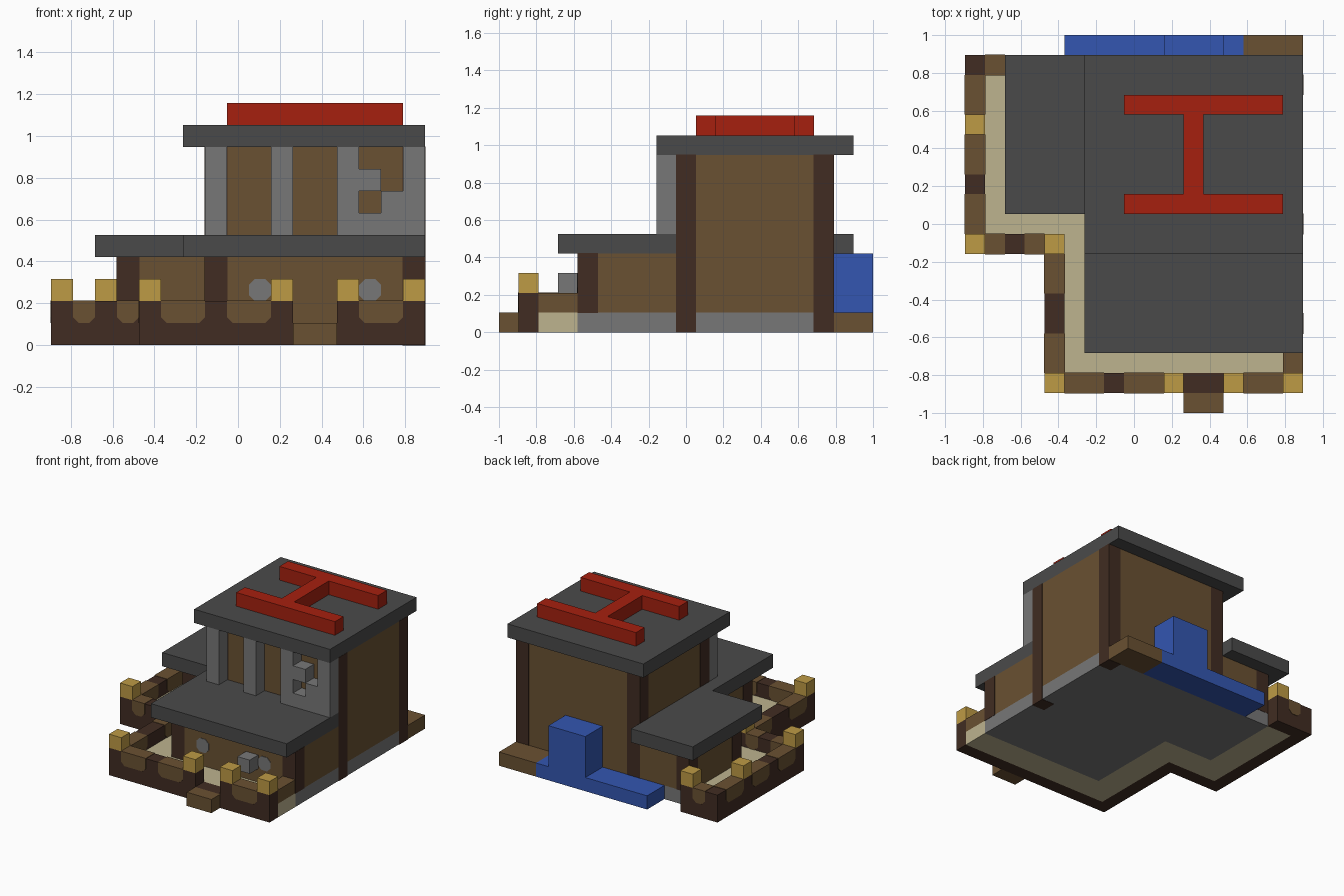
import bpy, bmesh
from mathutils import Vector

if "Cube" in bpy.data.objects:
    bpy.data.objects.remove(bpy.data.objects["Cube"], do_unlink=True)

U = 2 / 19                      # side of one building block
ORIGIN = Vector((8.5, 9.5, 0))  # centre of the plan, in blocks


def material(name, code):
    srgb = [int(code[k:k + 2], 16) / 255 for k in (0, 2, 4)]
    colour = [((c + 0.055) / 1.055) ** 2.4 for c in srgb] + [1]
    m = bpy.data.materials.new(name)
    m.use_nodes = True
    m.diffuse_color = colour
    m.node_tree.nodes["Principled BSDF"].inputs["Base Color"].default_value = colour
    return m


slate = material("slate grey", "4a4a4a")
stone = material("stone grey", "777777")
wood = material("wood brown", "6a5132")
timber = material("dark timber", "412c22")
sand = material("sand beige", "bdb38f")
gold = material("gold", "be9b45")
red = material("red", "a6200f")
blue = material("blue", "3356b1")


def add_box(bm, lo, hi, pad=0.0):
    lo, hi = Vector(lo) - Vector([pad] * 3), Vector(hi) + Vector([pad] * 3)
    verts = bmesh.ops.create_cube(bm, size=1)["verts"]
    for v in verts:
        v.co = Vector([(lo[k] if v.co[k] < 0 else hi[k]) for k in range(3)])


def finish(name, bm, mat):
    for v in bm.verts:
        v.co = (v.co - ORIGIN) * U
    bmesh.ops.recalc_face_normals(bm, faces=bm.faces)
    mesh = bpy.data.meshes.new(name)
    bm.to_mesh(mesh)
    bm.free()
    mesh.materials.append(mat)
    bpy.context.collection.objects.link(bpy.data.objects.new(name, mesh))


def boxes(name, mat, *spans, pad=0.0):
    """Each span is (x0, x1, y0, y1, z0, z1) in blocks."""
    bm = bmesh.new()
    for x0, x1, y0, y1, z0, z1 in spans:
        add_box(bm, (x0, y0, z0), (x1, y1, z1), pad)
    finish(name, bm, mat)


def columns(name, mat, cells, z0, z1, pad=0.0):
    boxes(name, mat, *[(x, x + 1, y, y + 1, z0, z1) for x, y in cells], pad=pad)


def panels(name, mat, items, z0, z1, top_cut, reach):
    """Panels with clipped corners: (start, end, near, far, axis)."""
    bm = bmesh.new()
    c = 0.27
    for a, b, near, far, axis in items:
        t = c if top_cut else 0
        outline = [(a + c, z0), (b - c, z0), (b, z0 + c), (b, z1 - t)]
        if top_cut:
            outline += [(b - c, z1), (a + c, z1)]
        outline += [(a, z1 - t), (a, z0 + c)]
        rings = []
        for d in (near - reach, far + reach):
            rings.append([bm.verts.new((s, d, z) if axis == "x" else (d, s, z))
                          for s, z in outline])
        bm.faces.new(rings[0])
        bm.faces.new(rings[1])
        n = len(outline)
        for k in range(n):
            q = (k + 1) % n
            bm.faces.new((rings[0][k], rings[0][q], rings[1][q], rings[1][k]))
    finish(name, bm, mat)


# Ground: yard, house foundation, steps
boxes("yard", sand, (5, 17, 2, 4, 0, 1), (5, 7, 4, 11, 0, 1),
      (1, 5, 9, 11, 0, 1), (1, 3, 11, 17, 0, 1))
boxes("foundation", stone, (7, 17, 4, 17, 0, 1), (3, 7, 11, 17, 0, 1))
boxes("front_step", wood, (11, 13, 0, 1, 0, 1))
boxes("back_step", wood, (14, 17, 17, 19, 0, 1))
boxes("back_bench", blue, (5, 14, 17, 19, 0, 1), (10, 13, 17, 19, 1, 4))

# Walls
boxes("lower_walls", wood, (7, 17, 4, 9, 1, 4), (3, 7, 11, 17, 1, 4))
boxes("tower_walls", wood, (7, 17, 9, 17, 1, 9))
columns("lower_posts", timber, [(7, 4), (16, 4), (3, 11), (3, 16)], 1, 4, pad=0.02)
columns("tower_left_posts", timber, [(7, 9), (7, 16)], 1, 9, pad=0.02)
columns("tower_right_posts", timber, [(16, 9), (16, 16)], 0, 9, pad=0.02)

# Front windows and lamp
panels("windows", stone, [(x, x + 1, 4, 4, "x") for x in (9, 14)], 2, 3, True, 0.04)
boxes("lamp", stone, (13, 14, 3, 4, 2, 3))

# Stone screen in front of the tower
columns("screen_columns", stone, [(x, 8) for x in (7, 10, 13, 16)], 5, 9)
boxes("screen_blocks", stone, (14, 16, 8, 9, 5, 6), (14, 15, 8, 9, 7, 8),
      (15, 16, 8, 9, 6, 7))

# Roofs and roof beams
boxes("lower_roof", slate, (6, 17, 3, 9, 4, 5), (6, 7, 9, 10, 4, 5),
      (2, 7, 10, 18, 4, 5))
boxes("upper_roof", slate, (6, 17, 8, 18, 9, 10))
boxes("roof_beams", red, (8, 16, 10, 11, 10, 11), (8, 16, 15, 16, 10, 11),
      (11, 12, 11, 15, 10, 11))

# Fence with a front gate gap
boxes("fence", timber, (4, 11, 1, 2, 0, 2), (11, 13, 1, 2, 0, 1),
      (13, 17, 1, 2, 0, 2), (4, 5, 2, 9, 0, 2), (0, 4, 8, 9, 0, 2),
      (0, 1, 9, 18, 0, 2), (1, 3, 17, 18, 0, 2))
boxes("fence_end", wood, (16, 17, 2, 4, 1, 2))
along_x = [(5, 7, 1), (8, 10, 1), (14, 16, 1), (1, 2, 8), (3, 4, 8), (1, 2, 17)]
along_y = [(2, 4, 4), (6, 8, 4), (9, 11, 0), (12, 14, 0), (15, 17, 0)]
panels("fence_panels", wood,
       [(a, b, d, d + 1, "x") for a, b, d in along_x]
       + [(a, b, d, d + 1, "y") for a, b, d in along_y], 1, 2.03, False, 0.03)
columns("fence_lanterns", gold,
        [(4, 1), (10, 1), (13, 1), (16, 1), (4, 8), (0, 8), (0, 14), (2, 17)], 2, 3)
